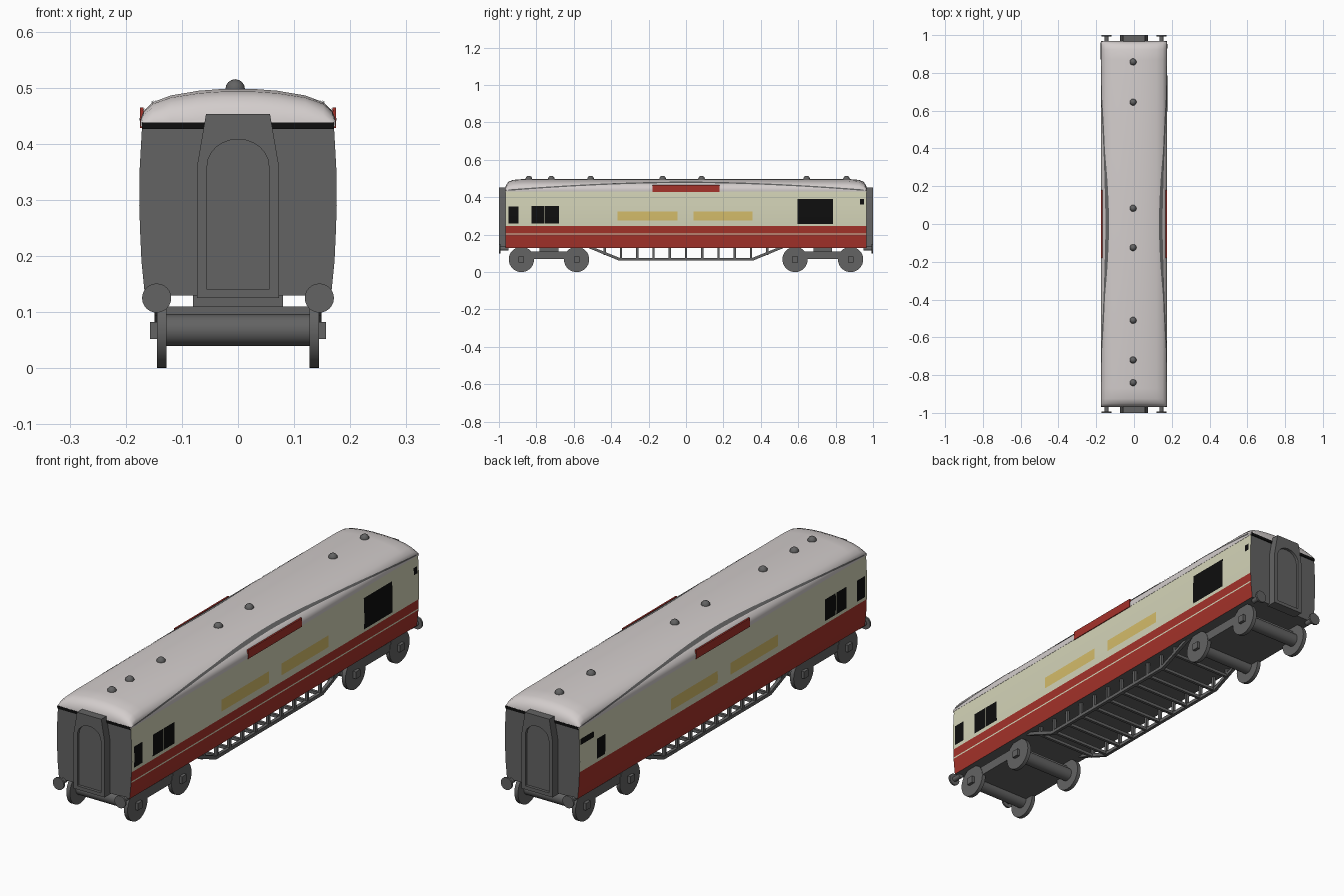
import bpy, bmesh, math
from mathutils import Matrix, Vector

if "Cube" in bpy.data.objects:
    bpy.data.objects.remove(bpy.data.objects["Cube"])


def material(name, r, g, b):
    m = bpy.data.materials.new(name)
    lin = [(c / 255 / 12.92) if c < 11 else ((c / 255 + 0.055) / 1.055) ** 2.4 for c in (r, g, b)]
    m.diffuse_color = (*lin, 1)
    m.use_nodes = True
    m.node_tree.nodes["Principled BSDF"].inputs["Base Color"].default_value = m.diffuse_color
    return m


GREY = material("dark_grey", 99, 99, 99)
ROOF = material("roof_pale_grey", 211, 205, 204)
CREAM = material("cream", 212, 212, 184)
RED = material("red", 165, 50, 42)
YELLOW = material("pale_yellow", 212, 188, 106)
BLACK = material("black", 14, 14, 14)


def finish(name, bm, *mats, recalc=True):
    if recalc:
        bmesh.ops.recalc_face_normals(bm, faces=bm.faces[:])
    me = bpy.data.meshes.new(name)
    bm.to_mesh(me)
    bm.free()
    for m in mats:
        me.materials.append(m)
    ob = bpy.data.objects.new(name, me)
    bpy.context.collection.objects.link(ob)
    return ob


def box(name, x0, x1, y0, y1, z0, z1, mat):
    bm = bmesh.new()
    bmesh.ops.create_cube(bm, size=1)
    for v in bm.verts:
        v.co = ((x0 + x1) / 2 + v.co.x * (x1 - x0), (y0 + y1) / 2 + v.co.y * (y1 - y0),
                (z0 + z1) / 2 + v.co.z * (z1 - z0))
    return finish(name, bm, mat)


def rod(name, a, b, r, mat, seg=24):
    a, b = Vector(a), Vector(b)
    bm = bmesh.new()
    rot = (b - a).to_track_quat('Z', 'Y').to_matrix().to_4x4()
    bmesh.ops.create_cone(bm, cap_ends=True, segments=seg, radius1=r, radius2=r, depth=(b - a).length,
                          matrix=Matrix.Translation((a + b) / 2) @ rot)
    return finish(name, bm, mat)


def prism(name, loops, place, move, mat):
    """Fill one outline (with optional hole) and extrude it."""
    bm = bmesh.new()
    for pts in loops:
        vs = [bm.verts.new(place(*p)) for p in pts]
        for i in range(len(vs)):
            bm.edges.new((vs[i - 1], vs[i]))
    bmesh.ops.triangle_fill(bm, use_beauty=True, edges=bm.edges[:])
    ext = bmesh.ops.extrude_face_region(bm, geom=bm.faces[:], use_keep_orig=True)
    bmesh.ops.translate(bm, vec=move, verts=[g for g in ext["geom"] if isinstance(g, bmesh.types.BMVert)])
    return finish(name, bm, mat)


def loft(bm, sections):
    rings = [[bm.verts.new(p) for p in s] for s in sections]
    n = len(rings[0])
    for a, b in zip(rings, rings[1:]):
        for i in range(n):
            bm.faces.new((a[i - 1], a[i], b[i], b[i - 1]))
    bm.faces.new(rings[0])
    bm.faces.new(rings[-1])


def lookup(profile, z):
    for (xa, za), (xb, zb) in zip(profile, profile[1:]):
        if z <= zb:
            return xa + (xb - xa) * (z - za) / (zb - za)
    return profile[-1][0]


# Body shell: red below, cream above, grey ends and floor
SIDE = [(0.166, 0.13), (0.172, 0.19), (0.1745, 0.245), (0.176, 0.29), (0.1755, 0.35), (0.171, 0.432)]
ring = SIDE + [(-x, z) for x, z in reversed(SIDE)]
bm = bmesh.new()
loft(bm, [[(x, y, z) for x, z in ring] for y in (-0.965, 0.965)])
bm.normal_update()
for f in bm.faces:
    if abs(f.normal.x) < 0.5:
        f.material_index = 0
    else:
        f.material_index = 1 if f.calc_center_median().z < 0.245 else 2
finish("coach_body", bm, GREY, RED, CREAM)

# Domed roof with rounded ends
ARCH = [(0.172, 0.43), (0.174, 0.443), (0.168, 0.459), (0.152, 0.474), (0.12, 0.486), (0.07, 0.4945), (0.03, 0.4975)]
ring = ARCH + [(-x, z) for x, z in reversed(ARCH)]
bm = bmesh.new()
ends = [(0.968, 0.2), (0.963, 0.5), (0.95, 0.78), (0.925, 0.93), (0.87, 1.0)]
stations = [(-y, h) for y, h in ends] + [(y, h) for y, h in reversed(ends)]
loft(bm, [[(x, y, 0.43 + (z - 0.43) * h) for x, z in ring] for y, h in stations])
finish("roof", bm, ROOF)

# Curved rain strips along the roof
for s, side in ((1, "right"), (-1, "left")):
    bm = bmesh.new()
    prev = None
    for i in range(49):
        y = -0.95 + 1.9 * i / 48
        zc = 0.437 + 0.042 * (1 - abs(y / 0.95) ** 1.8)
        pair = [bm.verts.new((s * (lookup(ARCH, z) + 0.0015), y, z + 0.0015))
                for z in (zc - 0.004, zc, zc + 0.003)]
        if prev:
            for k in (0, 1):
                q = (prev[k], pair[k], pair[k + 1], prev[k + 1])
                bm.faces.new(q if s > 0 else q[::-1])
        prev = pair
    finish(side + "_rain_strip", bm, GREY, recalc=False)


def panel(name, s, y0, y1, z0, z1, mat):
    """Thin skin following the curved body side."""
    zs = [z0] + [z for _, z in SIDE if z0 < z < z1] + [z1]
    bm = bmesh.new()
    rows = [[bm.verts.new((s * (lookup(SIDE, z) + 0.0015), y, z)) for y in (y0, y1)] for z in zs]
    for a, b in zip(rows, rows[1:]):
        q = (a[0], a[1], b[1], b[0])
        bm.faces.new(q if s > 0 else q[::-1])
    finish(name, bm, mat, recalc=False)


# Painted panels, windows and roof boards on both sides
for s, side in ((1, "right"), (-1, "left")):
    panel(side + "_yellow_panel_front", s, -0.365, -0.045, 0.275, 0.325, YELLOW)
    panel(side + "_yellow_panel_rear", s, 0.04, 0.355, 0.275, 0.325, YELLOW)
    panel(side + "_end_window", s, -0.95, -0.895, 0.26, 0.35, BLACK)
    panel(side + "_window_a", s, -0.825, -0.757, 0.26, 0.352, BLACK)
    panel(side + "_window_b", s, -0.753, -0.68, 0.26, 0.352, BLACK)
    box(side + "_roof_board", *sorted((s * 0.168, s * 0.175)), -0.18, 0.18, 0.428, 0.465, RED)
panel("right_large_window", 1, 0.595, 0.785, 0.258, 0.39, BLACK)
panel("right_small_window", 1, 0.93, 0.953, 0.36, 0.39, BLACK)
panel("left_rear_window", -1, 0.795, 0.85, 0.26, 0.345, BLACK)
panel("left_small_window", -1, 0.87, 0.96, 0.36, 0.385, BLACK)
panel("right_cream_line", 1, -0.965, 0.965, 0.2, 0.206, CREAM)

# Roof vents
for i, y in enumerate((-0.84, -0.72, -0.51, -0.125, 0.083, 0.645, 0.858)):
    bm = bmesh.new()
    bmesh.ops.create_uvsphere(bm, u_segments=14, v_segments=8, radius=0.018,
                              matrix=Matrix.Translation((-0.005, y, 0.497)))
    finish(f"roof_vent_{i + 1}", bm, GREY)

# Ends: corridor connection with arched recess, eave strip and buffers
outer = [(-0.073, 0.125), (0.073, 0.125), (0.073, 0.36), (0.057, 0.453), (-0.057, 0.453), (-0.073, 0.36)]
arch = [(-0.055, 0.14), (0.055, 0.14)] + [
    (0.055 * math.cos(math.pi * k / 12), 0.36 + 0.048 * math.sin(math.pi * k / 12)) for k in range(13)]
for s, end in ((-1, "front"), (1, "rear")):
    prism(end + "_corridor_frame", [outer, arch], lambda x, z: (x, s * 0.955, z), (0, s * 0.045, 0), GREY)
    prism(end + "_corridor_door", [arch], lambda x, z: (x, s * 0.955, z), (0, s * 0.033, 0), GREY)
    box(end + "_eave_strip", -0.171, 0.171, *sorted((s * 0.963, s * 0.969)), 0.426, 0.438, BLACK)
    for x, side in ((0.145, "right"), (-0.145, "left")):
        rod(f"{end}_{side}_buffer_stem", (x, s * 0.95, 0.125), (x, s * 0.995, 0.125), 0.011, GREY, 12)
        rod(f"{end}_{side}_buffer_head", (x, s * 0.992, 0.125), (x, s, 0.125), 0.026, GREY)

# Underframe trusses, posts and cross members
truss = [(-0.53, 0.132), (-0.36, 0.062), (0.36, 0.062), (0.53, 0.132), (0.495, 0.132), (0.355, 0.076),
         (-0.355, 0.076), (-0.495, 0.132)]
for s, side in ((1, "right"), (-1, "left")):
    prism(side + "_truss", [truss], lambda y, z: (s * 0.135, y, z), (s * 0.014, 0, 0), GREY)
for i in range(11):
    y = (i - 5) * 0.087
    low = 0.069 if abs(y) < 0.36 else 0.095
    for s, side in ((1, "right"), (-1, "left")):
        box(f"{side}_truss_post_{i + 1}", *sorted((s * 0.136, s * 0.148)), y - 0.006, y + 0.006, low, 0.132, GREY)
    box(f"cross_member_{i + 1}", -0.14, 0.14, y - 0.006, y + 0.006, low - 0.005, low + 0.008, GREY)

# Bogies
for name, ya, yb in (("front", -0.88, -0.585), ("rear", 0.583, 0.88)):
    box(name + "_bogie_frame", -0.142, 0.142, ya, yb, 0.07, 0.11, GREY)
    box(name + "_bogie_pivot", -0.08, 0.08, (ya + yb) / 2 - 0.05, (ya + yb) / 2 + 0.05, 0.105, 0.135, GREY)
    for y, axle in ((ya, "axle_a"), (yb, "axle_b")):
        rod(f"{name}_{axle}", (-0.14, y, 0.068), (0.14, y, 0.068), 0.028, GREY)
        for s, side in ((1, "right"), (-1, "left")):
            rod(f"{name}_{axle}_{side}_wheel", (s * 0.127, y, 0.0675), (s * 0.144, y, 0.0675), 0.0675, GREY, 32)
            box(f"{name}_{axle}_{side}_box", *sorted((s * 0.138, s * 0.157)), y - 0.015, y + 0.015, 0.052, 0.082, GREY)

# Smooth the curved parts, keep edges sharp
bpy.ops.object.select_all(action='SELECT')
bpy.context.view_layer.objects.active = bpy.data.objects["coach_body"]
bpy.ops.object.shade_smooth_by_angle(angle=math.radians(35))
